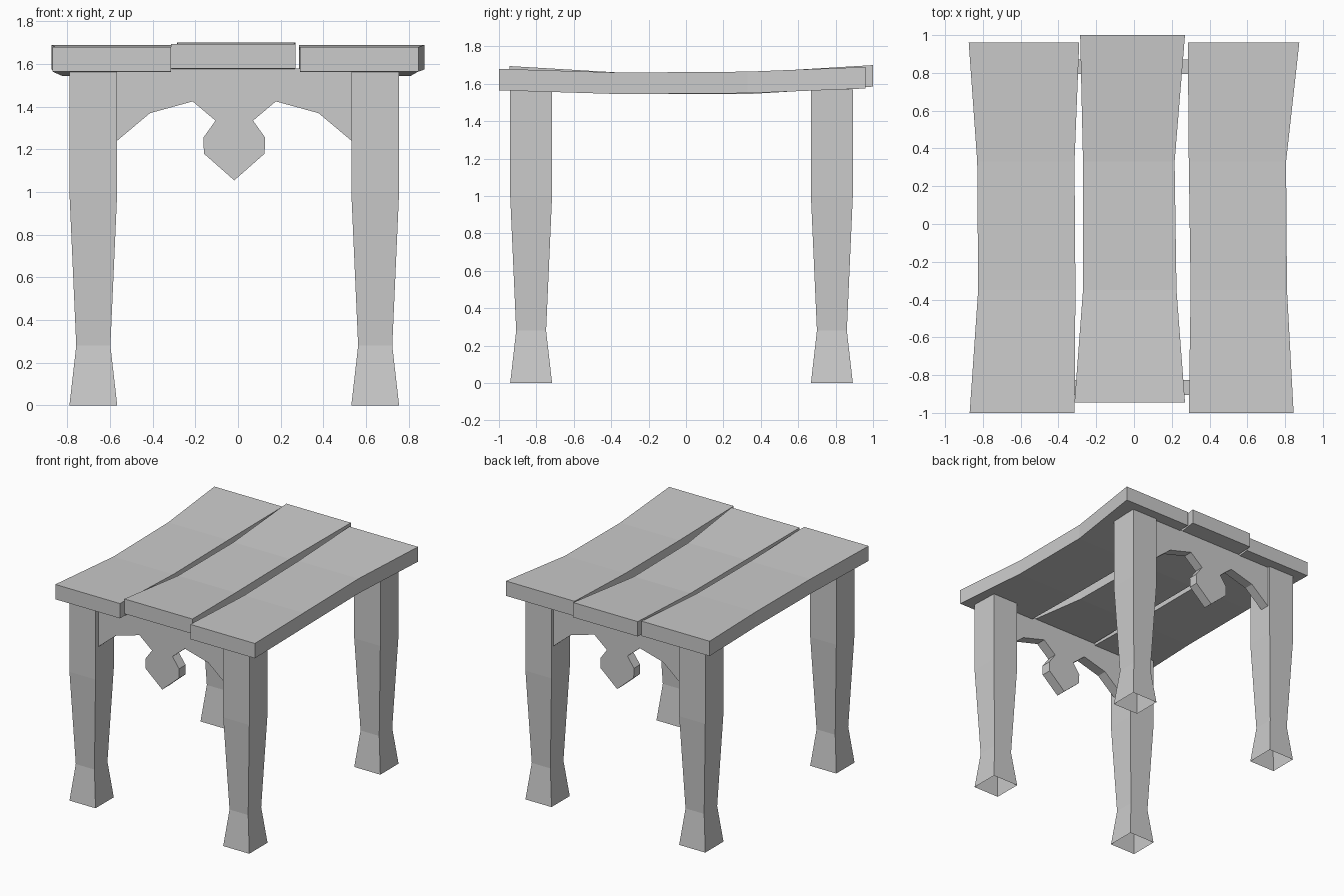
import bpy
import bmesh

cube = bpy.data.objects.get("Cube")
if cube:
    bpy.data.objects.remove(cube, do_unlink=True)

grey = bpy.data.materials.new("plain_grey")
grey.use_nodes = True
grey.diffuse_color = (0.6, 0.6, 0.6, 1)
grey.node_tree.nodes["Principled BSDF"].inputs["Base Color"].default_value = grey.diffuse_color


def loft(name, rings, cap_start=True, cap_end=True):
    """Join equal-sized rings of points into a skinned solid."""
    bm = bmesh.new()
    loops = [[bm.verts.new(p) for p in ring] for ring in rings]
    for a, b in zip(loops, loops[1:]):
        for i in range(len(a)):
            j = (i + 1) % len(a)
            bm.faces.new((a[i], a[j], b[j], b[i]))
    if cap_start:
        bm.faces.new(loops[0][::-1])
    if cap_end:
        bm.faces.new(loops[-1])
    bmesh.ops.recalc_face_normals(bm, faces=bm.faces)
    mesh = bpy.data.meshes.new(name)
    bm.to_mesh(mesh)
    bm.free()
    mesh.materials.append(grey)
    obj = bpy.data.objects.new(name, mesh)
    bpy.context.collection.objects.link(obj)
    return obj


# Seat planks: stations along y as (y, left edge, right edge, top height)
THICK = 0.115
planks = {
    "right_plank": [(-1, -.87, -.315, 1.68), (-.35, -.825, -.31, 1.66),
                    (.33, -.83, -.315, 1.665), (.96, -.875, -.29, 1.69)],
    "middle_plank": [(-.945, -.315, .27, 1.695), (-.35, -.27, .225, 1.66),
                     (.33, -.27, .215, 1.66), (1, -.285, .27, 1.7)],
    "left_plank": [(-1, .29, .845, 1.68), (-.35, .3, .81, 1.66),
                   (.33, .29, .805, 1.665), (.96, .285, .875, 1.69)],
}
for name, stations in planks.items():
    loft(name, [[(a, y, z - THICK), (b, y, z - THICK), (b, y, z), (a, y, z)]
                for y, a, b, z in stations])

# Legs: square section, tapered to an ankle above a flared, hollow foot
leg_profile = [(0, .112), (.28, .08), (1, .112), (1.57, .112)]
corners = [(-1, -1), (1, -1), (1, 1), (-1, 1)]
for side, x in (("right", -.678), ("left", .643)):
    for end, y in (("front", -.828), ("back", .78)):
        loft(f"{end}_{side}_leg",
             [[(x + h * i, y + h * j, z) for i, j in corners] for z, h in leg_profile],
             cap_start=False)

# Carved aprons: half outline mirrored about the centre, with a pendant
MID = -.0175
half = [(.55, 1.58), (.55, 1.24), (.395, 1.37), (.195, 1.425),
        (.088, 1.335), (.145, 1.255), (.142, 1.18)]
outline = ([(MID - x, z) for x, z in half] + [(MID, 1.055)]
           + [(MID + x, z) for x, z in reversed(half)])
for end, y0, y1 in (("front", -.905, -.825), ("back", .795, .87)):
    loft(f"{end}_apron", [[(x, y, z) for x, z in outline] for y in (y0, y1)])
